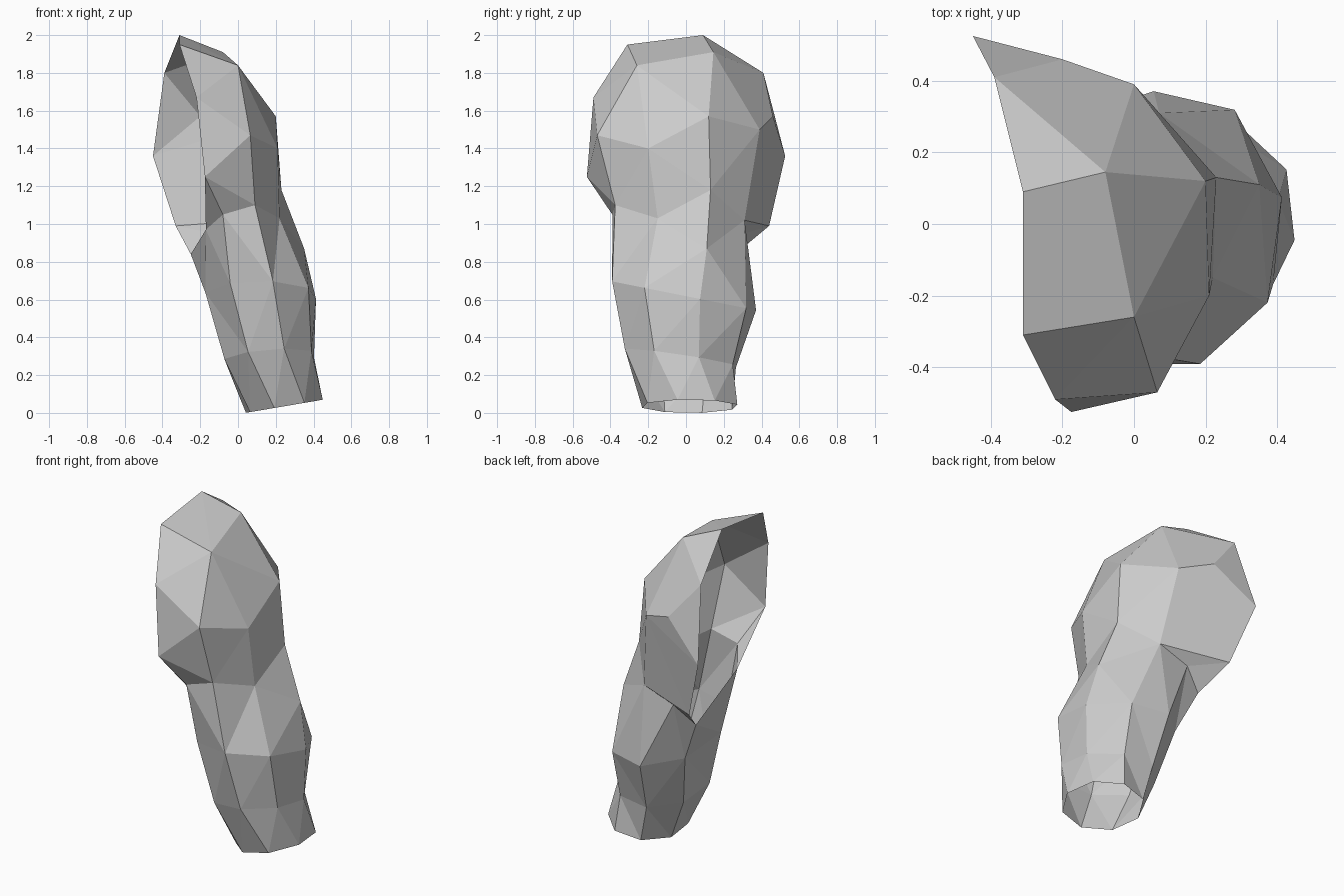
import bpy, bmesh
from math import cos, sin, pi, radians

if "Cube" in bpy.data.objects:
    bpy.data.objects.remove(bpy.data.objects["Cube"])

SIDES = 8
bm = bmesh.new()


def octagon(cx, cy, cz, rx, ry, turn, tilt_x=0.0, tilt_y=0.0):
    """Tilted eight-sided section, starting at the front left corner."""
    ring = []
    for i in range(SIDES):
        a = radians(turn) - pi / 2 - pi / 8 + i * 2 * pi / SIDES
        dx, dy = rx * cos(a), ry * sin(a)
        ring.append((cx + dx, cy + dy, cz + tilt_x * dx + tilt_y * dy))
    return ring


def skin(low, high, count):
    """Quads between two sections; count < SIDES leaves the left side open."""
    for i in range(count):
        j = (i + 1) % SIDES
        bm.faces.new((low[i], low[j], high[j], high[i]))


def add(points):
    return [bm.verts.new(p) for p in points]


# Leaning stem: tilted octagons, open at the foot
stem = [add(s) for s in (
    octagon(0.245, 0.02, 0.035, 0.21, 0.26, 8, tilt_x=0.17),
    octagon(0.165, -0.03, 0.29, 0.25, 0.31, -4, tilt_x=0.08, tilt_y=-0.15),
    octagon(0.12, -0.01, 0.62, 0.30, 0.39, -10, tilt_y=-0.2),
)]

# Neck where the stem meets the hood
neck_back = (0.07, 0.31, 1.02)
neck = add([(-0.08, -0.39, 1.05), (0.09, -0.375, 1.10), (0.22, -0.15, 1.03), (0.35, 0.11, 0.87),
            neck_back, (-0.13, 0.31, 0.95), (-0.25, 0.26, 0.84), (-0.17, -0.26, 0.97)])
stem.append(neck)
for low, high in zip(stem, stem[1:]):
    skin(low, high, SIDES)

# Hood: an open shell, from the front rim round to the back rim
brow = (0.0, -0.26, 1.84)
hood = [neck] + [add(s) for s in (
    [(-0.175, -0.525, 1.25), (0.065, -0.47, 1.47), (0.21, -0.20, 1.40), (0.23, 0.13, 1.18),
     neck_back, (-0.33, 0.44, 0.99)],
    [(-0.22, -0.49, 1.67), brow, brow, (0.20, 0.12, 1.57), (0.0, 0.39, 1.50), (-0.45, 0.525, 1.36)],
    [(-0.31, -0.31, 1.95), brow, brow, (-0.08, 0.145, 1.91), (-0.20, 0.46, 1.57), (-0.39, 0.41, 1.80)],
)]
for low, high in zip(hood, hood[1:]):
    skin(low, high, 5)

# Rim corners at the neck
bm.faces.new((neck[7], neck[0], hood[1][0]))
bm.faces.new((neck[5], neck[6], hood[1][5]))

# Crown: facets up to the peak, plus the sloping back facet
top = hood[-1]
peak = bm.verts.new((-0.31, 0.09, 2.0))
for a, b in ((0, 1), (1, 3), (3, 5)):
    bm.faces.new((top[a], top[b], peak))
bm.faces.new((top[3], top[4], top[5]))

bmesh.ops.remove_doubles(bm, verts=bm.verts[:], dist=0.001)
bmesh.ops.triangulate(bm, faces=bm.faces[:])
bmesh.ops.recalc_face_normals(bm, faces=bm.faces[:])

mesh = bpy.data.meshes.new("hooded_stem")
bm.to_mesh(mesh)
bm.free()
bpy.context.collection.objects.link(bpy.data.objects.new("hooded_stem", mesh))
